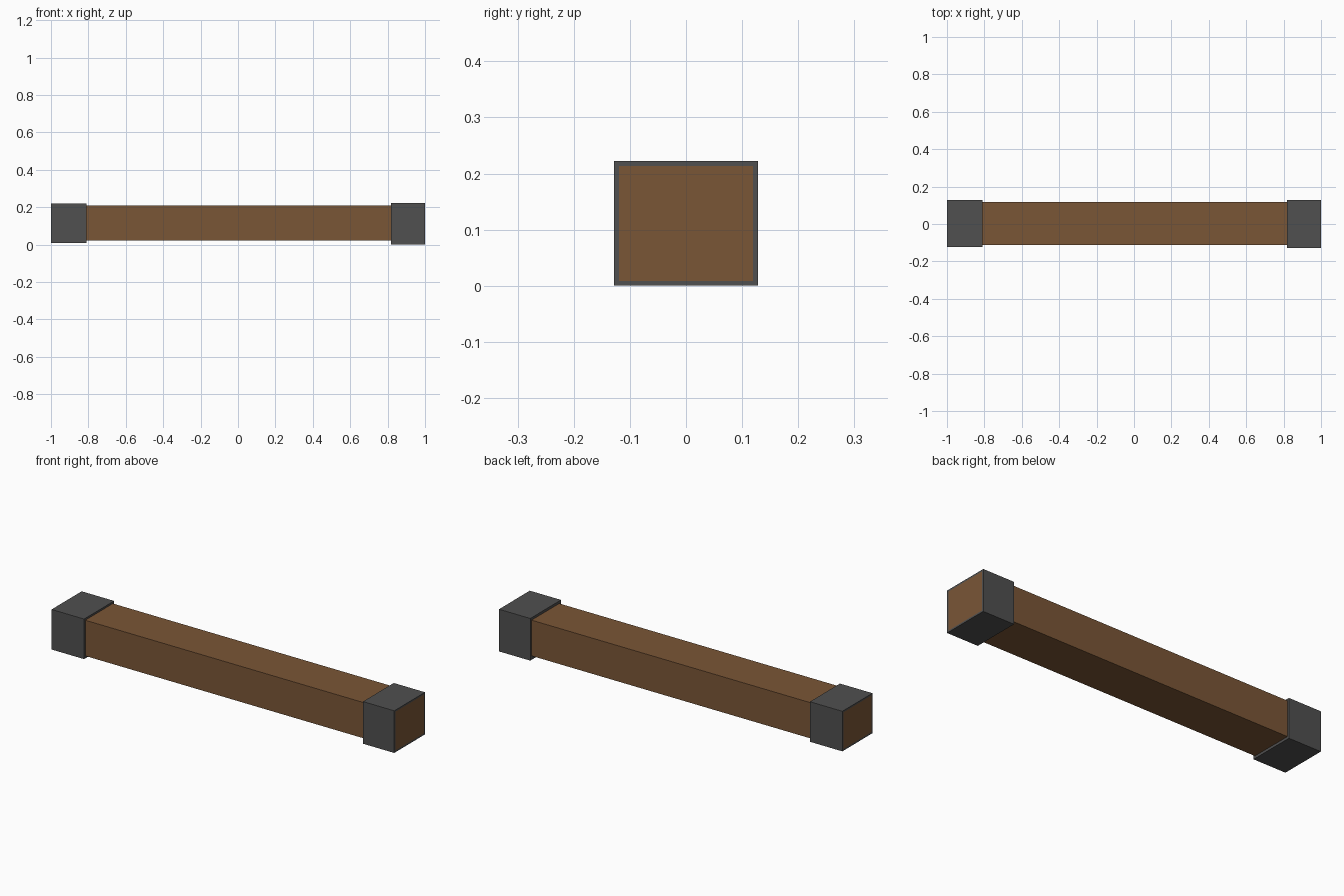
import bpy, bmesh

if "Cube" in bpy.data.objects:
    bpy.data.objects.remove(bpy.data.objects["Cube"])


def material(name, rgb):
    m = bpy.data.materials.new(name)
    m.diffuse_color = (*rgb, 1)
    m.use_nodes = True
    m.node_tree.nodes["Principled BSDF"].inputs["Base Color"].default_value = m.diffuse_color
    return m


wood = material("brown wood", (0.195, 0.093, 0.037))
iron = material("dark grey iron", (0.080, 0.080, 0.080))


def box(name, lo, hi, mats, end=0):
    """Box between two corners; end = +1/-1 insets a wooden panel in that x face."""
    bm = bmesh.new()
    bmesh.ops.create_cube(bm, size=1)
    for v in bm.verts:
        v.co = [lo[i] if v.co[i] < 0 else hi[i] for i in range(3)]
    bm.normal_update()
    if end:
        face = [f for f in bm.faces if f.normal.x * end > 0.9]
        bmesh.ops.inset_region(bm, faces=face, thickness=0.0125)
        face[0].material_index = 1
    me = bpy.data.meshes.new(name)
    bm.to_mesh(me)
    bm.free()
    for m in mats:
        me.materials.append(m)
    ob = bpy.data.objects.new(name, me)
    bpy.context.collection.objects.link(ob)
    return ob


# long timber beam
box("beam", (-0.83, -0.113, 0.021), (0.84, 0.117, 0.209), [wood])

# iron end bands, with the timber end grain showing flush in each
box("left_band", (-1, -0.123, 0.008), (-0.811, 0.127, 0.219), [iron, wood], -1)
box("right_band", (0.818, -0.128, 0.0), (1, 0.128, 0.222), [iron, wood], 1)
